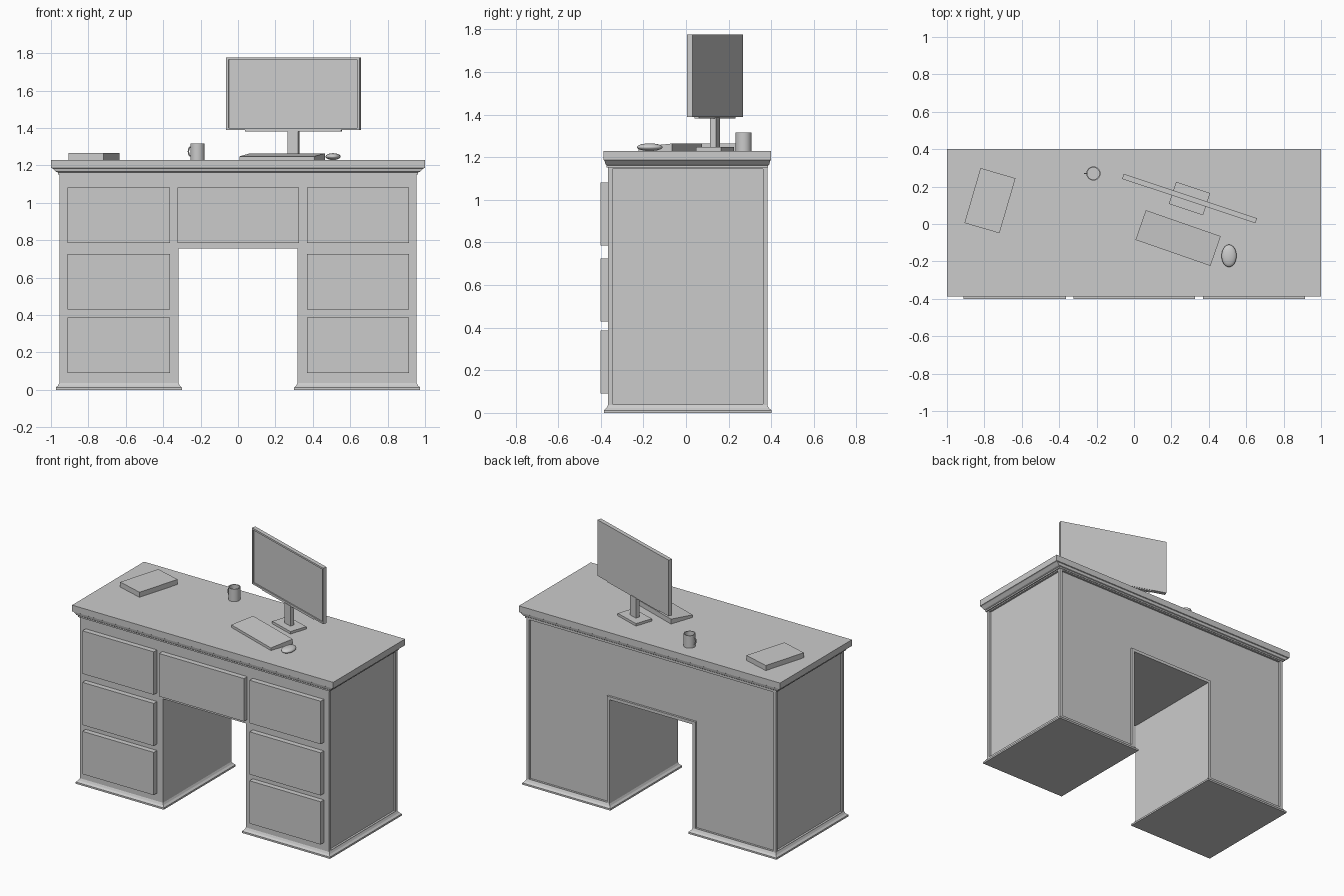
import bpy, bmesh, math
from mathutils import Matrix, Vector

if "Cube" in bpy.data.objects:
    bpy.data.objects.remove(bpy.data.objects["Cube"])

grey = bpy.data.materials.new("plain grey")
grey.diffuse_color = (0.6, 0.6, 0.6, 1)
grey.use_nodes = True
grey.node_tree.nodes["Principled BSDF"].inputs["Base Color"].default_value = grey.diffuse_color


def finish(name, bm, loc=(0, 0, 0), angle=0):
    bmesh.ops.recalc_face_normals(bm, faces=bm.faces)
    me = bpy.data.meshes.new(name)
    bm.to_mesh(me)
    bm.free()
    me.materials.append(grey)
    ob = bpy.data.objects.new(name, me)
    ob.location = loc
    ob.rotation_euler.z = math.radians(angle)
    bpy.context.collection.objects.link(ob)
    return ob


def loft(rings):
    """Stack of rectangles (x0, x1, y0, y1, z), closed at both ends."""
    bm = bmesh.new()
    loops = [[bm.verts.new(p) for p in ((a, c, z), (b, c, z), (b, d, z), (a, d, z))]
             for a, b, c, d, z in rings]
    for lo, hi in zip(loops, loops[1:]):
        for i in range(4):
            j = (i + 1) % 4
            bm.faces.new((lo[i], lo[j], hi[j], hi[i]))
    bm.faces.new(loops[0][::-1])
    bm.faces.new(loops[-1])
    bmesh.ops.recalc_face_normals(bm, faces=bm.faces)
    return bm


def box(x0, x1, y0, y1, z0, z1):
    return loft([(x0, x1, y0, y1, z0), (x0, x1, y0, y1, z1)])


def recess(bm, direction, border, depth):
    """Sink a panel into every face looking in the given direction."""
    bm.normal_update()
    d = Vector(direction)
    faces = [f for f in bm.faces if f.normal.dot(d) > 0.99]
    bmesh.ops.inset_individual(bm, faces=faces, thickness=border, depth=0)
    bm.normal_update()
    bmesh.ops.inset_individual(bm, faces=faces, thickness=0.0001, depth=-depth)


# Desk carcass: an arch profile pushed back, with framed panels on sides and back
W, K, YF, YB = 0.955, 0.318, -0.366, 0.382
bm = bmesh.new()
arch = [(-W, 0.02), (-K, 0.02), (-K, 0.755), (K, 0.755), (K, 0.02), (W, 0.02), (W, 1.165), (-W, 1.165)]
face = bm.faces.new([bm.verts.new((x, YF, z)) for x, z in arch])
new = bmesh.ops.extrude_face_region(bm, geom=[face], use_keep_orig=True)["geom"]
bmesh.ops.translate(bm, verts=[v for v in new if isinstance(v, bmesh.types.BMVert)],
                    vec=(0, YB - YF, 0))
bmesh.ops.recalc_face_normals(bm, faces=bm.faces)
recess(bm, (0, 1, 0), 0.03, 0.014)
for s in (-1, 1):
    faces = [f for f in bm.faces if f.normal.x * s > 0.99 and abs(f.calc_center_median().x) > 0.95]
    bmesh.ops.inset_individual(bm, faces=faces, thickness=0.03, depth=0)
    bmesh.ops.inset_individual(bm, faces=faces, thickness=0.0001, depth=-0.014)
finish("desk_carcass", bm)

# Flared plinths under both pedestals
for side, x0, x1 in (("left", -W, -K), ("right", K, W)):
    rings = [(x0 - g, x1 + g, YF - g, YB + g, z)
             for g, z in ((0.019, 0), (0.019, 0.012), (0.007, 0.023), (0, 0.036))]
    finish(side + "_plinth", loft(rings))

# Desk top slab with stepped moulding under the edge
rings = [(-1 + gx, 1 - gx, -0.387 + gy, 0.4 - gy, z) for gx, gy, z in (
    (0.037, 0.014, 1.152), (0.037, 0.014, 1.162), (0.026, 0.009, 1.166),
    (0.008, 0.005, 1.184), (0, 0, 1.187), (0, 0, 1.23))]
finish("desk_top", loft(rings))

# Drawer fronts
rows = ((0.09, 0.386), (0.43, 0.725), (0.785, 1.082))
for i, (z0, z1) in enumerate(rows):
    for side, x0, x1 in (("left", -0.911, -0.364), ("right", 0.37, 0.915)):
        finish(f"{side}_drawer_{i + 1}", box(x0, x1, -0.402, YF + 0.005, z0, z1))
finish("centre_drawer", box(-0.323, 0.327, -0.402, YF + 0.005, 0.785, 1.082))

# Monitor: bezelled panel, lower bar, neck and foot, all turned together
MON, TURN = (0.297, 0.136, 0), -18.4
bm = box(-0.375, 0.375, -0.014, 0.014, 1.389, 1.777)
recess(bm, (0, -1, 0), 0.017, 0.008)
finish("monitor_panel", bm, MON, TURN)
finish("monitor_lower_bar", box(-0.27, 0.27, -0.011, 0.011, 1.382, 1.392), MON, TURN)
finish("monitor_neck", box(-0.03, 0.03, -0.014, 0.014, 1.24, 1.386), MON, TURN)
finish("monitor_foot", box(-0.096, 0.096, -0.062, 0.062, 1.229, 1.247), MON, TURN)

# Keyboard: wedge, higher at the back
bm = box(-0.212, 0.212, -0.084, 0.084, 1.229, 1.248)
for v in bm.verts:
    if v.co.z > 1.24 and v.co.y > 0:
        v.co.z = 1.264
finish("keyboard", bm, (0.236, -0.075, 0), -19.2)

# Book
finish("book", box(-0.0975, 0.0975, -0.153, 0.153, 1.229, 1.265), (-0.77, 0.125, 0), -16.3)

# Mouse
bm = bmesh.new()
bmesh.ops.create_uvsphere(bm, u_segments=24, v_segments=12, radius=1,
                          matrix=Matrix.Diagonal((0.04, 0.06, 0.018, 1)))
for f in bm.faces:
    f.smooth = True
finish("mouse", bm, (0.508, -0.17, 1.247))


def shade(ob):
    bpy.ops.object.select_all(action='DESELECT')
    ob.select_set(True)
    bpy.context.view_layer.objects.active = ob
    bpy.ops.object.shade_smooth_by_angle(angle=math.radians(40))


# Mug: hollow lathe profile plus a handle loop
bm = bmesh.new()
prof = [(0, 0), (0.038, 0), (0.038, 0.087), (0.032, 0.087), (0.032, 0.008), (0, 0.008)]
vs = [bm.verts.new((r, 0, z)) for r, z in prof]
es = [bm.edges.new(p) for p in zip(vs, vs[1:])]
bmesh.ops.spin(bm, geom=vs + es, cent=(0, 0, 0), axis=(0, 0, 1), angle=2 * math.pi, steps=24)
bmesh.ops.remove_doubles(bm, verts=bm.verts, dist=0.0005)
shade(finish("mug", bm, (-0.217, 0.27, 1.229)))

bm = bmesh.new()
N, M = 10, 8
loops = []
for i in range(N + 1):
    a = math.pi * i / N
    loops.append([bm.verts.new((-(0.012 + 0.004 * math.cos(b)) * math.sin(a), 0.004 * math.sin(b),
                                (0.024 + 0.004 * math.cos(b)) * math.cos(a)))
                  for b in (2 * math.pi * j / M for j in range(M))])
for p, q in zip(loops, loops[1:]):
    for j in range(M):
        bm.faces.new((p[j], p[(j + 1) % M], q[(j + 1) % M], q[j]))
shade(finish("mug_handle", bm, (-0.253, 0.27, 1.274)))
